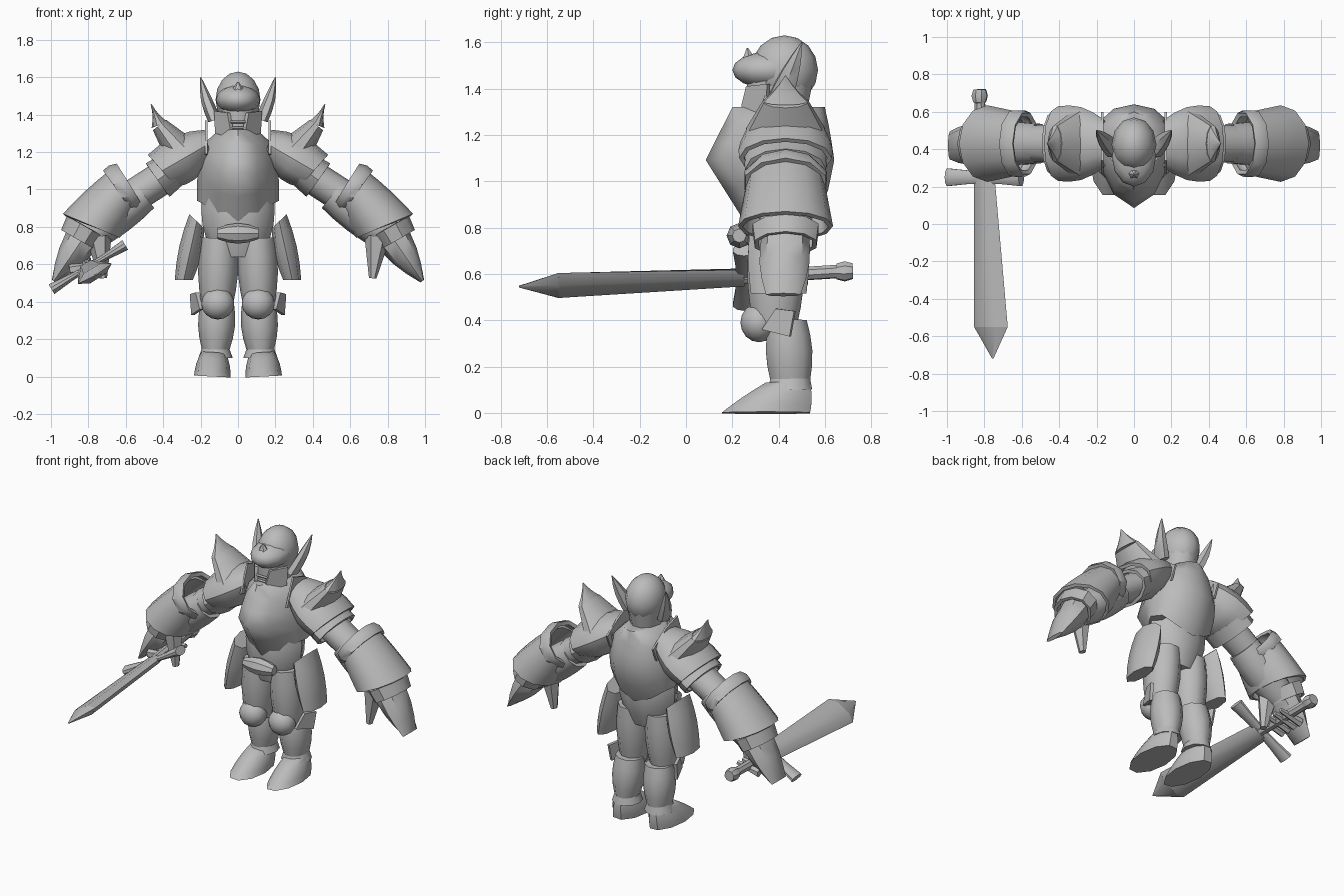
import bpy, bmesh, math
from mathutils import Vector

cube = bpy.data.objects.get("Cube")
if cube:
    bpy.data.objects.remove(cube, do_unlink=True)

steel = bpy.data.materials.new("grey_steel")
steel.use_nodes = True
grey = (.5, .5, .5, 1)
steel.diffuse_color = grey
steel.node_tree.nodes["Principled BSDF"].inputs["Base Color"].default_value = grey

ARM_DEPTH = .43


def at(x, z, y=ARM_DEPTH):
    return Vector((x, y, z))


def mix(pair, t):
    return pair[0] + (pair[1] - pair[0]) * t


def finish(name, bm, thick=0, mirror=False, sharp=42):
    """Turn a bmesh into a shaded object with applied modifiers."""
    bmesh.ops.recalc_face_normals(bm, faces=bm.faces)
    mesh = bpy.data.meshes.new(name)
    bm.to_mesh(mesh)
    bm.free()
    part = bpy.data.objects.new(name, mesh)
    bpy.context.collection.objects.link(part)
    mesh.materials.append(steel)
    bpy.ops.object.select_all(action='DESELECT')
    part.select_set(True)
    bpy.context.view_layer.objects.active = part
    if thick:
        shell = part.modifiers.new("thickness", 'SOLIDIFY')
        shell.thickness = thick
        shell.offset = 0
    if mirror:
        part.modifiers.new("other_side", 'MIRROR')
    for modifier in list(part.modifiers):
        bpy.ops.object.modifier_apply(modifier=modifier.name)
    bpy.ops.object.shade_smooth_by_angle(angle=math.radians(sharp))


def skin(rings, caps=True):
    """Join rings of points into a surface."""
    bm = bmesh.new()
    rows = [[bm.verts.new(point) for point in ring] for ring in rings]
    for low, high in zip(rows, rows[1:]):
        for i in range(len(low)):
            bm.faces.new((low[i - 1], low[i], high[i], high[i - 1]))
    if caps:
        bm.faces.new(rows[0])
        bm.faces.new(rows[-1])
    return bm


def tube(name, start, end, width, depth, bulge=0, bend=0, tilt=None, across=None,
         steps=4, sides=10, thick=0, mirror=True):
    """Tapered limb; with a thickness it becomes an open shell."""
    axis = (end - start).normalized()
    square = math.degrees(math.atan2(-axis.x, axis.z))
    rings = []
    for step in range(steps + 1):
        t = step / steps
        swell = math.sin(math.pi * t)
        angle = math.radians(mix(tilt, t) if tilt else square)
        side = across or Vector((math.cos(angle), 0, math.sin(angle)))
        other = axis.cross(across) if across else Vector((0, 1, 0))
        middle = start.lerp(end, t) + Vector((bend * swell, 0, 0))
        a = mix(width, t) + bulge * swell
        b = mix(depth, t) + bulge * swell
        turns = [math.tau * k / sides for k in range(sides)]
        rings.append([middle + side * a * math.cos(r) + other * b * math.sin(r)
                      for r in turns])
    finish(name, skin(rings, caps=not thick), thick, mirror)


def plate(name, outline, place, thick=.02):
    """Mirrored flat outline put into space by a placing rule."""
    bm = bmesh.new()
    bm.faces.new([bm.verts.new(place(a, b)) for a, b in outline])
    finish(name, bm, thick, mirror=True)


def ball(name, centre, size, mirror=True):
    bm = bmesh.new()
    bmesh.ops.create_uvsphere(bm, u_segments=12, v_segments=8, radius=1)
    for vert in bm.verts:
        vert.co = centre + Vector(size) * vert.co
    finish(name, bm, mirror=mirror)


# Legs and feet
tube("foot", at(.137, 0, .345), at(.13, .13, .44), width=(.098, .065), depth=(.2, .1),
     bulge=.008)
tube("ankle_cuff", at(.12, .1, .45), at(.12, .15, .45),
     width=(.092, .073), depth=(.1, .09), steps=1)
tube("greave", at(.12, .14, .45), at(.11, .4, .44),
     width=(.073, .088), depth=(.09, .085), bulge=.018)
tube("thigh", at(.113, .36, .385), at(.1, .74, .39),
     width=(.08, .1), depth=(.095, .125), bulge=.017)
ball("kneecap", at(.108, .39, .315), (.088, .08, .085))
plate("knee_fin", [(.33, .36), (.39, .45), (.47, .44), (.45, .33)],
      lambda y, z: at(.07 + .38 * y, z, y))

# Hips, belt buckle and side plates
tube("waist", at(0, .64, .39), at(0, .98, .4),
     width=(.13, .19), depth=(.1, .14), bulge=.03, mirror=False)
tube("belt_buckle", at(-.11, .765, .23), at(.11, .765, .23), width=(.03, .03),
     depth=(.03, .03), bulge=.025, sides=8, mirror=False)
tube("hip_plate", at(.22, .83, .4), at(.29, .515, .4),
     width=(.055, .048), depth=(.12, .12), bulge=.012, tilt=(43, 0), sides=8)

# Cuirass: keeled ahead, rounded behind, rims dipping at the middle
PEAK = .4
rings = []
for level in range(6):
    t = level / 5
    swell = t / PEAK if t < PEAK else 1 - .7 * (t - PEAK) / (1 - PEAK)
    half_width = .1 + .12 * math.sqrt(1 - t ** 3)
    dip = .11 * max(0, 1 - t / PEAK)
    ring = []
    for k in range(12):
        turn = math.tau * k / 12
        ahead = math.sin(turn)
        if ahead > 0:
            y = .42 - (.17 + .165 * swell) * ahead ** 1.7
        else:
            y = .42 + (.13 + .09 * math.sqrt(swell)) * abs(ahead) ** .8
        z = .94 + .38 * t - dip * abs(ahead) ** 3
        ring.append(at(half_width * math.cos(turn), z, y))
    rings.append(ring)
finish("cuirass", skin(rings), sharp=60)

# Shoulders with flaps that sweep up into horns
tube("pauldron", at(.165, 1.24), at(.405, 1.1), width=(.07, .105), depth=(.12, .19),
     bulge=.03, tilt=(80, 48), sides=12, thick=.02)
tube("shoulder_lame", at(.36, 1.1), at(.43, 1.05), width=(.09, .1), depth=(.17, .165),
     steps=1, sides=12, thick=.02)
tube("shoulder_flap", at(.31, 1.21), at(.42, 1.345), width=(.09, .045), depth=(.18, .1),
     steps=2, sides=10)
tube("shoulder_horn", at(.42, 1.345), at(.464, 1.455), width=(.045, .003),
     depth=(.1, .003), bulge=-.008, steps=3)
plate("collar_wing", [(.27, 1.19), (.34, 1.37), (.46, 1.33), (.6, 1.24), (.56, 1.15)],
      lambda y, z: at(.17, z, y), thick=.012)

# Arms and gauntlets
tube("upper_arm", at(.24, 1.17), at(.55, .97), width=(.09, .09), depth=(.12, .1))
tube("forearm", at(.51, .98), at(.8, .75), width=(.1, .09), depth=(.11, .1), bulge=.015)
tube("elbow_band", at(.58, 1.02), at(.64, .99), width=(.125, .125), depth=(.16, .17),
     bulge=.01, tilt=(58, 54), steps=2, thick=.025)
tube("gauntlet", at(.62, .99), at(.785, .805), width=(.12, .155), depth=(.16, .195),
     tilt=(58, 22), sides=12, thick=.02)
tube("wrist_lame", at(.81, .8), at(.85, .73), width=(.11, .1), depth=(.14, .13),
     steps=1, thick=.02)

# Hands
tube("hand", at(.8, .78), at(.985, .51, .42), width=(.1, .012), depth=(.1, .075),
     bulge=.02, sides=8)
tube("thumb", at(.745, .75, .38), at(.72, .525, .37), width=(.07, .02), depth=(.06, .025),
     sides=6)
for finger in range(4):
    y = .34 + .055 * finger
    tube("gripping_finger", at(-.9, .57, y), at(-.74, .6, y), width=(.03, .015),
         depth=(.026, .015), sides=6, mirror=False)

# Helmet and face
ball("helmet_dome", at(0, 1.48, .425), (.12, .145, .15), mirror=False)
tube("helmet_back", at(0, 1.27, .41), at(0, 1.48, .43), width=(.09, .115),
     depth=(.11, .135), mirror=False)
tube("face", at(0, 1.27, .335), at(0, 1.44, .34), width=(.07, .09), depth=(.075, .08),
     mirror=False)
ball("visor", at(0, 1.48, .36), (.118, .16, .08), mirror=False)
tube("visor_crest", at(0, 1.48, .28), at(0, 1.575, .265), width=(.07, .004),
     depth=(.06, .004), steps=2, sides=6, mirror=False)
plate("cheek_guard", [(.035, 1.33), (.05, 1.41), (.12, 1.42), (.115, 1.3), (.04, 1.28)],
      lambda x, z: at(x, z, .2 + 1.3 * x))
tube("helmet_wing", at(.125, 1.37, .41), at(.2, 1.6, .5), width=(.035, .003),
     depth=(.06, .003), bulge=.01, bend=.008, sides=6)
for bar in range(3):
    height = 1.3 + .03 * bar
    tube("mouth_bar", at(-.04, height, .255), at(.04, height, .255),
         width=(.008, .008), depth=(.008, .008), steps=1, sides=4, mirror=False)

# Sword held in the right hand
roll = math.radians(31)
along = Vector((math.cos(roll), 0, math.sin(roll)))
hilt = at(-.8, .585, .25)
shoulder = at(-.765, .55, -.55)
pommel = at(-.825, .61, .65)
tube("sword_blade", hilt, shoulder, width=(.064, .105), depth=(.03, .036), across=along,
     steps=1, sides=6, mirror=False)
tube("sword_tip", shoulder, at(-.755, .545, -.72), width=(.105, .004), depth=(.036, .004),
     across=along, steps=1, sides=6, mirror=False)
tube("sword_grip", hilt, pommel, width=(.03, .03), depth=(.03, .03), across=along,
     steps=1, sides=8, mirror=False)
tube("sword_pommel", pommel, at(-.825, .612, .72), width=(.035, .035), depth=(.035, .035),
     bulge=.01, across=along, steps=2, sides=8, mirror=False)
tube("sword_guard", hilt - along * .23, hilt + along * .23, width=(.03, .03),
     depth=(.05, .05), bulge=-.015, mirror=False)
